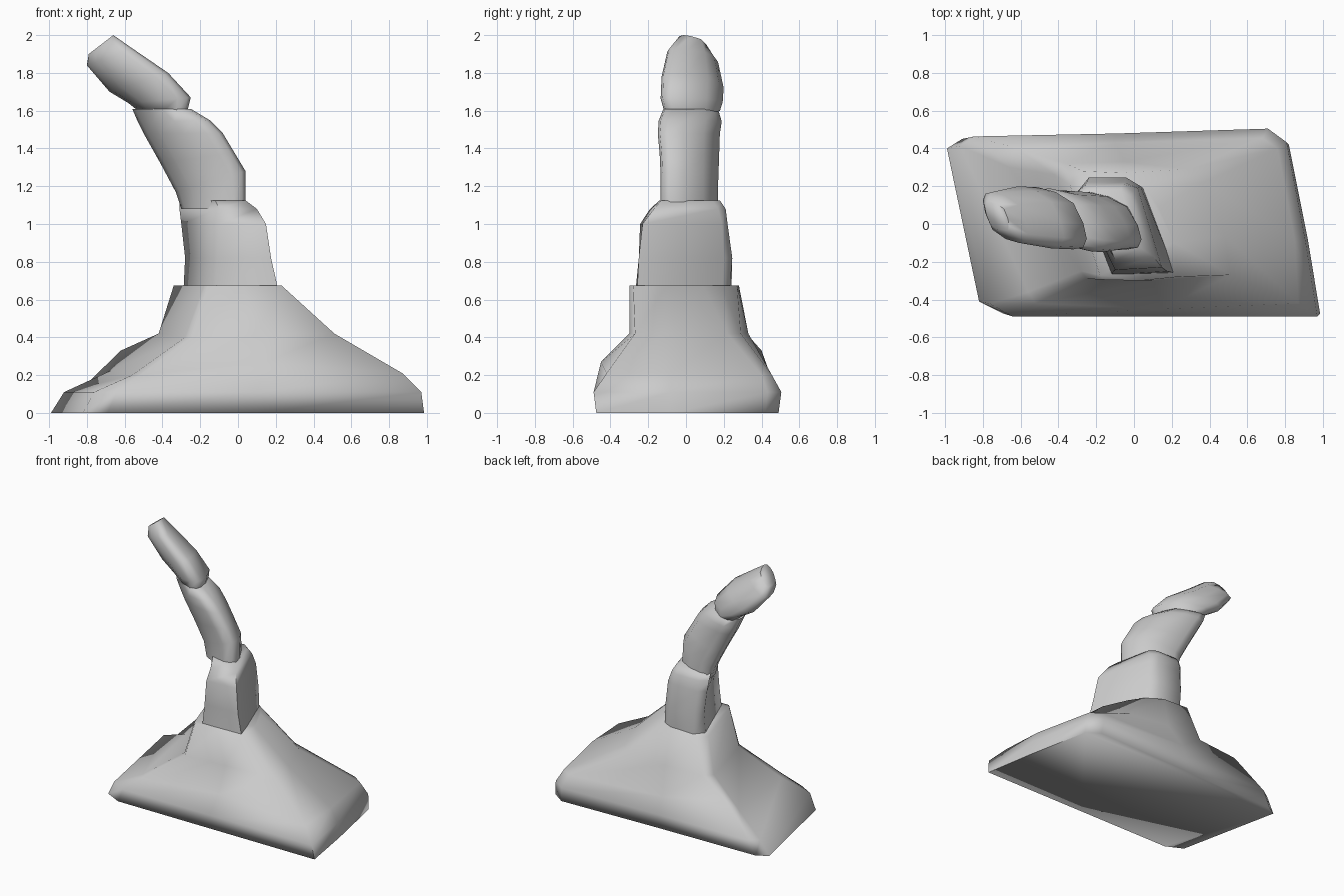
import bpy, bmesh, math
from mathutils import Vector

if "Cube" in bpy.data.objects:
    bpy.data.objects.remove(bpy.data.objects["Cube"])


def loft(name, rings, angle=50):
    """Skin a stack of equally sized rings and cap both ends."""
    bm = bmesh.new()
    rows = [[bm.verts.new(p) for p in ring] for ring in rings]
    n = len(rows[0])
    for a, b in zip(rows, rows[1:]):
        for i in range(n):
            j = (i + 1) % n
            bm.faces.new((a[i], a[j], b[j], b[i]))
    bm.faces.new(rows[0][::-1])
    bm.faces.new(rows[-1])
    bmesh.ops.recalc_face_normals(bm, faces=bm.faces[:])
    me = bpy.data.meshes.new(name)
    bm.to_mesh(me)
    bm.free()
    ob = bpy.data.objects.new(name, me)
    bpy.context.collection.objects.link(ob)
    bpy.ops.object.select_all(action='DESELECT')
    ob.select_set(True)
    bpy.context.view_layer.objects.active = ob
    bpy.ops.object.shade_smooth_by_angle(angle=math.radians(angle))
    return ob


def flat(z, pts):
    return [(x, y, z) for x, y in pts]


def oval(left, right, y0, y1, n=12, power=0.8, skew=36):
    """Skewed rounded section spanning left..right in xz and y0..y1 in y."""
    a, b = Vector((left[0], 0, left[1])), Vector((right[0], 0, right[1]))
    ring = []
    for i in range(n):
        t = 2 * math.pi * i / n
        c, s = math.cos(t), math.sin(t - math.radians(skew))
        c = math.copysign(abs(c) ** power, c)
        s = math.copysign(abs(s) ** power, s)
        p = (a + b) / 2 + (b - a) / 2 * c
        p.y = (y0 + y1) / 2 + (y1 - y0) / 2 * s
        ring.append(p)
    return ring


# Spreading base: skewed footprint, rolled rim, then shoulders up to the neck
foot = [(-.69, -.475), (.1, -.475), (.985, -.475), (.92, -.08), (.82, .42),
        (.72, .49), (-.1, .465), (-.91, .45), (-.99, .40), (-.82, -.41)]
rim = [(x * (.985 if x > 0 else .93), y * 1.03) for x, y in foot]
slope = [(-.52, -.42, .2), (.15, -.45, .27), (.87, -.42, .21), (.85, -.08, .21),
         (.76, .40, .2), (.68, .455, .2), (-.1, .43, .23), (-.62, .40, .33),
         (-.66, .30, .23), (-.56, -.36, .2)]
shoulder = [(-.25, -.29, .40), (.1, -.30, .42), (.51, -.27, .42), (.48, -.06, .42),
            (.37, .22, .42), (.28, .29, .42), (-.05, .33, .42), (-.36, .32, .42),
            (-.42, .26, .42), (-.28, -.25, .40)]
neck = [(-.16, -.295), (.03, -.30), (.23, -.28), (.215, -.1), (.13, .09),
        (.06, .19), (-.06, .27), (-.27, .28), (-.34, .21), (-.18, -.27)]
loft("base", [flat(0, foot), flat(.11, rim), slope, shoulder, flat(.675, neck)], 89)

# Slanted column standing on the base
loft("column", [
    flat(.62, [(-.12, -.27), (.22, -.26), (.05, .19), (-.03, .23), (-.23, .24), (-.29, .17)]),
    flat(.82, [(-.11, -.25), (.175, -.25), (.035, .20), (-.04, .245), (-.24, .245), (-.28, .18)]),
    flat(1.0, [(-.10, -.243), (.148, -.23), (.02, .19), (-.05, .22), (-.25, .22), (-.30, .17)]),
    flat(1.08, [(-.10, -.19), (.10, -.17), (.0, .17), (-.06, .21), (-.25, .21), (-.31, .16)]),
    flat(1.125, [(-.12, -.14), (.04, -.13), (-.02, .14), (-.07, .18), (-.25, .18), (-.31, .14)]),
], 70)

# Curved arm bending to the left
loft("arm", [
    oval((-.30, 1.08), (.04, 1.08), -.135, .17),
    oval((-.33, 1.17), (.04, 1.28), -.135, .17),
    oval((-.41, 1.32), (-.02, 1.38), -.14, .175),
    oval((-.50, 1.48), (-.08, 1.48), -.15, .18),
    oval((-.53, 1.54), (-.15, 1.55), -.145, .19),
    oval((-.56, 1.61), (-.25, 1.61), -.12, .17),
], 70)

# Blunt tip piece with a chamfered end
loft("tip", [
    oval((-.53, 1.60), (-.27, 1.59), -.115, .18),
    oval((-.58, 1.64), (-.25, 1.67), -.135, .195),
    oval((-.68, 1.70), (-.37, 1.80), -.13, .20),
    oval((-.80, 1.84), (-.56, 1.93), -.10, .17),
    oval((-.79, 1.90), (-.66, 2.0), -.04, .12),
], 70)
